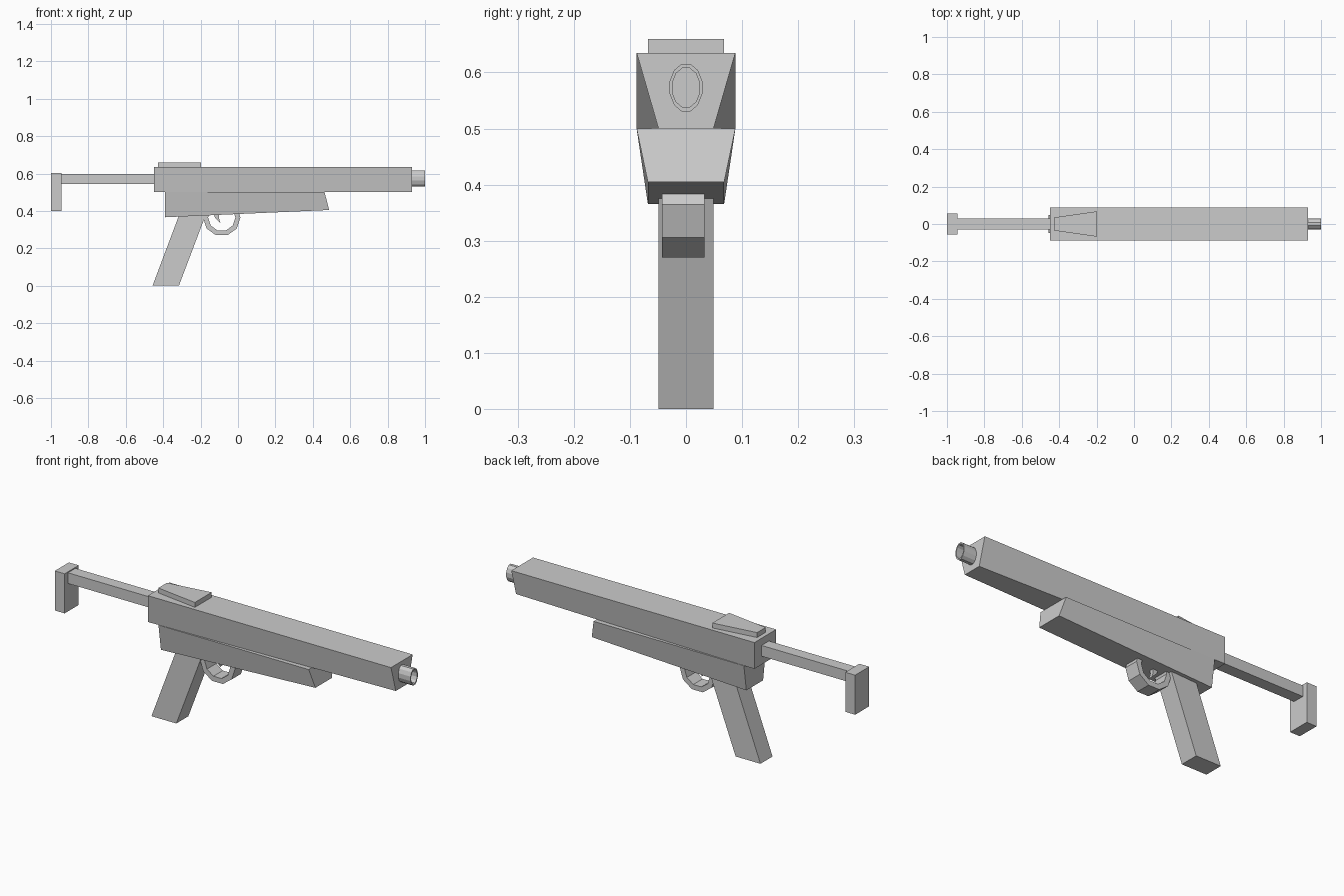
import bpy
from math import cos, sin, radians

if "Cube" in bpy.data.objects:
    bpy.data.objects.remove(bpy.data.objects["Cube"])


def mesh(name, verts, faces):
    me = bpy.data.meshes.new(name)
    me.from_pydata(verts, [], faces)
    me.update()
    ob = bpy.data.objects.new(name, me)
    bpy.context.collection.objects.link(ob)
    bpy.context.view_layer.objects.active = ob
    bpy.ops.object.mode_set(mode='EDIT')
    bpy.ops.mesh.select_all(action='SELECT')
    bpy.ops.mesh.normals_make_consistent(inside=False)
    bpy.ops.object.mode_set(mode='OBJECT')
    return ob


def prism(name, profile, widths):
    """Side profile of (x, z) points, mirrored to +-y; one half width per point."""
    n = len(profile)
    if not isinstance(widths, (list, tuple)):
        widths = [widths] * n
    verts = [(x, s * w, z) for s in (-1, 1) for (x, z), w in zip(profile, widths)]
    faces = [range(n), range(2 * n - 1, n - 1, -1)]
    faces += [(i, (i + 1) % n, (i + 1) % n + n, i + n) for i in range(n)]
    return mesh(name, verts, [tuple(f) for f in faces])


def bridge(name, rings, closed, cap=False):
    """Skin a series of equal point rings."""
    m, n = len(rings), len(rings[0])
    faces = [(i * n + j, i * n + (j + 1) % n,
              (i + 1) % m * n + (j + 1) % n, (i + 1) % m * n + j)
             for i in range(m if closed else m - 1) for j in range(n)]
    if cap:
        faces += [tuple(range(n)), tuple(range((m - 1) * n, m * n))]
    return mesh(name, [p for r in rings for p in r], faces)


# Upper body: underside narrows toward the front
prism("upper_body", [(-0.45, 0.635), (0.93, 0.635), (0.93, 0.5), (-0.45, 0.5)],
      [0.088, 0.088, 0.049, 0.088])
# Lower body with sloping underside and raked nose
prism("lower_body", [(-0.39, 0.5), (0.463, 0.5), (0.487, 0.405), (-0.39, 0.366)],
      [0.088, 0.088, 0.068, 0.068])
# Wedge-shaped top block
prism("top_block", [(-0.428, 0.66), (-0.197, 0.66), (-0.197, 0.63), (-0.428, 0.63)],
      [0.035, 0.068, 0.068, 0.035])
# Slanted grip
prism("grip", [(-0.457, 0), (-0.316, 0), (-0.172, 0.38), (-0.314, 0.38)], 0.049)
# Stock: bar and end plate
prism("stock_bar", [(-0.95, 0.543), (-0.44, 0.543), (-0.44, 0.598), (-0.95, 0.598)], 0.03)
prism("stock_plate", [(-1, 0.4), (-0.944, 0.4), (-0.944, 0.603), (-1, 0.603)], 0.057)
# Trigger
prism("trigger", [(-0.132, 0.39), (-0.122, 0.362), (-0.094, 0.335), (-0.102, 0.362), (-0.1, 0.39)], 0.01)

# Trigger guard: ten-sided hoop whose ends sink into the lower body
guard = []
for k in range(4, 12):
    c, s = cos(radians(36 * k)), sin(radians(36 * k))
    guard.append([(-0.087 + r * c, y, 0.365 + r * s)
                  for r, y in ((0.1, -0.043), (0.1, 0.033), (0.073, 0.033), (0.073, -0.043))])
bridge("trigger_guard", guard, False, cap=True)

# Oval muzzle tube
muzzle = []
for x, ry, rz in ((0.925, 0.03, 0.044), (1, 0.03, 0.044), (1, 0.025, 0.036), (0.925, 0.025, 0.036)):
    muzzle.append([(x, ry * cos(radians(30 * k + 15)), 0.573 + rz * sin(radians(30 * k + 15)))
                   for k in range(12)])
bridge("muzzle", muzzle, True)
